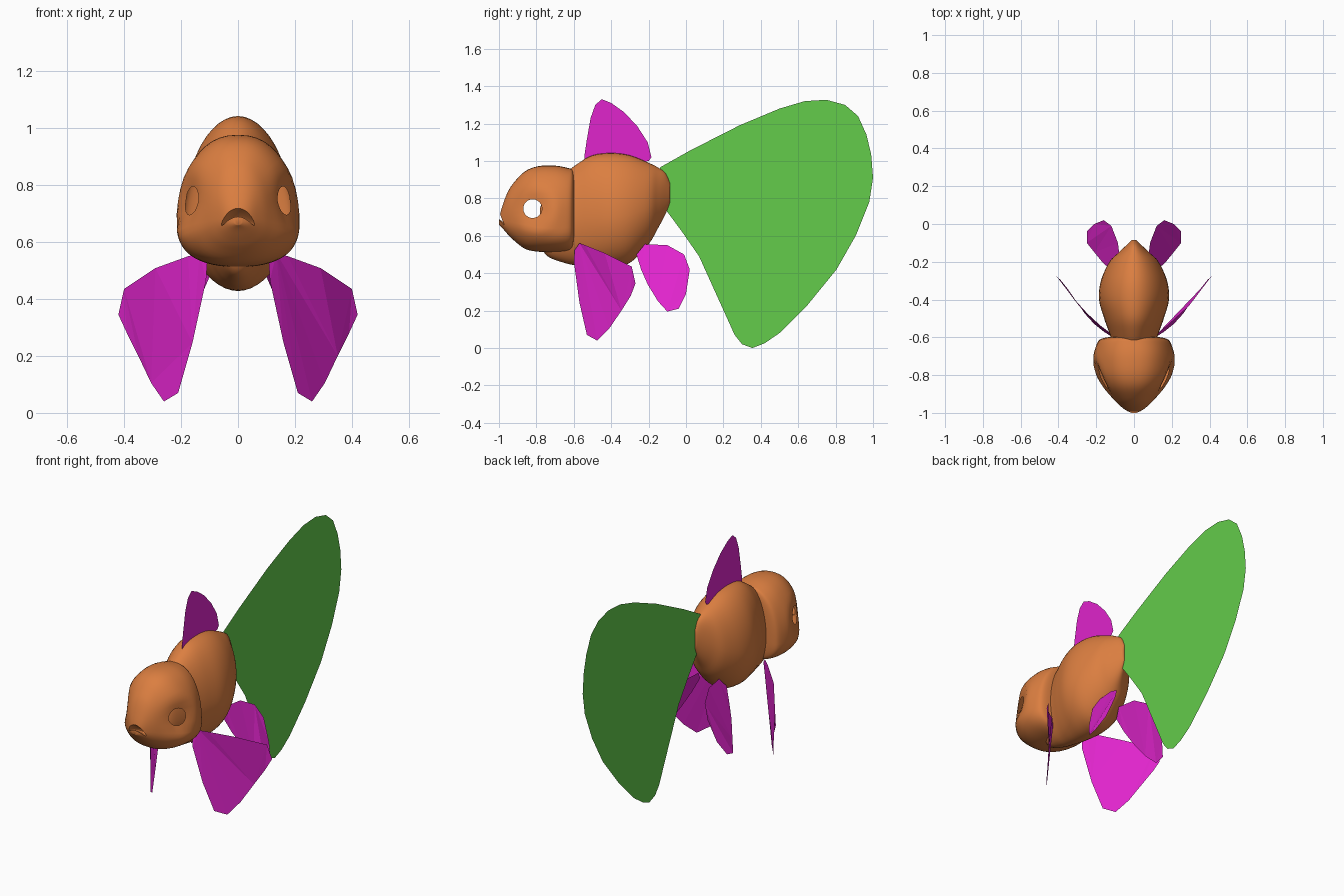
import bpy, bmesh, math
from mathutils import Vector, Matrix

if "Cube" in bpy.data.objects:
    bpy.data.objects.remove(bpy.data.objects["Cube"])


def material(name, rgb):
    m = bpy.data.materials.new(name)
    m.diffuse_color = (*rgb, 1)
    m.use_nodes = True
    m.node_tree.nodes["Principled BSDF"].inputs["Base Color"].default_value = m.diffuse_color
    return m


ORANGE = material("orange scales", (0.71, 0.21, 0.052))
MAGENTA = material("magenta fin", (0.745, 0.018, 0.604))
GREEN = material("green tail", (0.125, 0.604, 0.070))


def make(name, bm, mat=None):
    mesh = bpy.data.meshes.new(name)
    bm.to_mesh(mesh)
    bm.free()
    ob = bpy.data.objects.new(name, mesh)
    bpy.context.collection.objects.link(ob)
    if mat:
        mesh.materials.append(mat)
    return ob


def activate(ob):
    bpy.ops.object.select_all(action='DESELECT')
    ob.select_set(True)
    bpy.context.view_layer.objects.active = ob


def smooth_rows(rows, steps):
    """Catmull-Rom interpolation through station rows."""
    out = []
    for i in range(len(rows) - 1):
        a, b, c, d = (rows[min(max(i + k, 0), len(rows) - 1)] for k in (-1, 0, 1, 2))
        for s in range(steps):
            t = s / steps
            out.append([0.5 * (2 * q + (r - p) * t + (2 * p - 5 * q + 4 * r - u) * t * t
                               + (3 * q - p - 3 * r + u) * t ** 3)
                        for p, q, r, u in zip(a, b, c, d)])
    return out + [list(rows[-1])]


def loft(stations, power, sides=48, steps=4):
    """Closed skin over egg-shaped sections: y, top, bottom, half width, widest z."""
    bm = bmesh.new()
    rings = []
    for y, top, bot, hw, mid in smooth_rows(stations, steps):
        ring = []
        for k in range(sides):
            a = 2 * math.pi * k / sides
            c, s = math.cos(a), math.sin(a)
            x = hw * math.copysign(abs(c) ** (2 / power), c)
            z = abs(s) ** (2 / power) * ((top - mid) if s > 0 else (bot - mid))
            ring.append(bm.verts.new((x, y, mid + z)))
        rings.append(ring)
    for r, q in zip(rings, rings[1:]):
        for k in range(sides):
            n = (k + 1) % sides
            bm.faces.new((r[k], r[n], q[n], q[k]))
    bm.faces.new(rings[0])
    bm.faces.new(rings[-1])
    bmesh.ops.recalc_face_normals(bm, faces=bm.faces)
    return bm


# Body
body = make("body", loft([
    (-0.78, 0.75, 0.55, 0.05, 0.65),
    (-0.74, 0.85, 0.49, 0.08, 0.66),
    (-0.65, 0.93, 0.455, 0.11, 0.67),
    (-0.58, 0.985, 0.44, 0.13, 0.69),
    (-0.50, 1.03, 0.43, 0.158, 0.70),
    (-0.40, 1.042, 0.43, 0.185, 0.70),
    (-0.30, 1.03, 0.455, 0.175, 0.71),
    (-0.20, 0.99, 0.555, 0.13, 0.75),
    (-0.15, 0.965, 0.64, 0.08, 0.79),
    (-0.11, 0.935, 0.715, 0.038, 0.82),
    (-0.085, 0.88, 0.78, 0.012, 0.83)], 1.95), ORANGE)

# Head with sunken eye sockets
EYE = Vector((0, -0.82, 0.745))
bm = loft([
    (-1.0, 0.69, 0.66, 0.012, 0.673),
    (-0.985, 0.75, 0.645, 0.045, 0.68),
    (-0.955, 0.83, 0.61, 0.08, 0.68),
    (-0.92, 0.885, 0.575, 0.112, 0.67),
    (-0.86, 0.945, 0.53, 0.162, 0.66),
    (-0.79, 0.972, 0.515, 0.198, 0.645),
    (-0.70, 0.975, 0.512, 0.21, 0.64),
    (-0.63, 0.962, 0.515, 0.195, 0.645),
    (-0.605, 0.95, 0.535, 0.165, 0.65),
    (-0.595, 0.90, 0.60, 0.10, 0.68)], 2.3)
for v in bm.verts:
    d = math.hypot(v.co.y - EYE.y, v.co.z - EYE.z)
    v.co.x *= 1 - 0.13 * math.exp(-(d / 0.07) ** 2) + 0.04 * math.exp(-((d - 0.12) / 0.04) ** 2)
head = make("head", bm, ORANGE)

# Cutters: eye holes and an arched mouth slit
bm = bmesh.new()
bmesh.ops.create_cone(bm, cap_ends=True, segments=24, radius1=0.05, radius2=0.05, depth=1,
                      matrix=Matrix.Translation(EYE) @ Matrix.Rotation(math.pi / 2, 4, 'Y'))
eye_cutter = make("eye_cutter", bm)
bm = bmesh.new()
bmesh.ops.create_uvsphere(bm, u_segments=24, v_segments=12, radius=1,
                          matrix=Matrix.Translation((0, -0.995, 0.702))
                          @ Matrix.Rotation(math.radians(-35), 4, 'X')
                          @ Matrix.Diagonal((0.065, 0.065, 0.014, 1)))
for v in bm.verts:
    v.co.z -= 8 * v.co.x ** 2
mouth_cutter = make("mouth_cutter", bm)
for cutter in (eye_cutter, mouth_cutter):
    cutter.hide_render = True
    activate(head)
    mod = head.modifiers.new("cut", 'BOOLEAN')
    mod.operation, mod.object, mod.solver = 'DIFFERENCE', cutter, 'EXACT'
    bpy.ops.object.modifier_apply(modifier=mod.name)
    bpy.data.objects.remove(cutter)

# Leave the eye holes open by removing the wall between them
bm = bmesh.new()
bm.from_mesh(head.data)
wall = [f for f in bm.faces if abs(f.normal.x) < 0.2 and
        all(math.hypot(v.co.y - EYE.y, v.co.z - EYE.z) < 0.0506 for v in f.verts)]
bmesh.ops.delete(bm, geom=wall, context='FACES')
bm.to_mesh(head.data)
bm.free()

for ob in (body, head):
    activate(ob)
    bpy.ops.object.shade_smooth_by_angle(angle=math.radians(50))


def fin(name, points, mat, side=1):
    """Thin sheet fin from an outline of (x, y, z) points."""
    bm = bmesh.new()
    f = bm.faces.new([bm.verts.new((x * side, y, z)) for x, y, z in points])
    bmesh.ops.triangulate(bm, faces=[f])
    return make(name, bm, mat)


# Tail and dorsal fin on the centre plane
tail = [(-.14, .965), (.02, 1.055), (.285, 1.19), (.5, 1.28), (.635, 1.32), (.75, 1.327),
        (.85, 1.30), (.92, 1.24), (.965, 1.14), (.99, 1.035), (1, .91), (.98, .78),
        (.91, .605), (.805, .42), (.65, .23), (.5, .08), (.42, .025), (.355, 0), (.30, .02),
        (.26, .07), (.205, .195), (.15, .34), (.07, .49), (-.02, .62), (-.12, .755)]
fin("tail_fin", [(0, y, z) for y, z in tail], GREEN)
dorsal = [(-.545, .99), (-.543, 1.03), (-.53, 1.115), (-.51, 1.23), (-.485, 1.3), (-.45, 1.33),
          (-.4, 1.31), (-.33, 1.26), (-.26, 1.185), (-.205, 1.1), (-.185, 1.02), (-.2, 1.0),
          (-.25, .99)]
fin("dorsal_fin", [(0, y, z) for y, z in dorsal], MAGENTA)

# Paired fins
pectoral = [(.135, -.57, .56), (.108, -.595, .525), (.112, -.6, .465), (.16, -.57, .245),
            (.21, -.53, .07), (.26, -.475, .04), (.305, -.41, .105), (.35, -.345, .2),
            (.39, -.295, .28), (.42, -.27, .345), (.40, -.29, .435), (.29, -.435, .508),
            (.175, -.54, .55)]
pelvic = [(.07, -.22, .555), (.09, -.265, .5), (.125, -.24, .42), (.165, -.205, .34),
          (.21, -.15, .25), (.25, -.1, .195), (.25, -.04, .21), (.21, 0, .29),
          (.16, .02, .42), (.12, -.01, .5), (.085, -.1, .55)]
for side, label in ((1, "right"), (-1, "left")):
    fin(label + "_pectoral_fin", pectoral, MAGENTA, side)
    fin(label + "_pelvic_fin", pelvic, MAGENTA, side)
